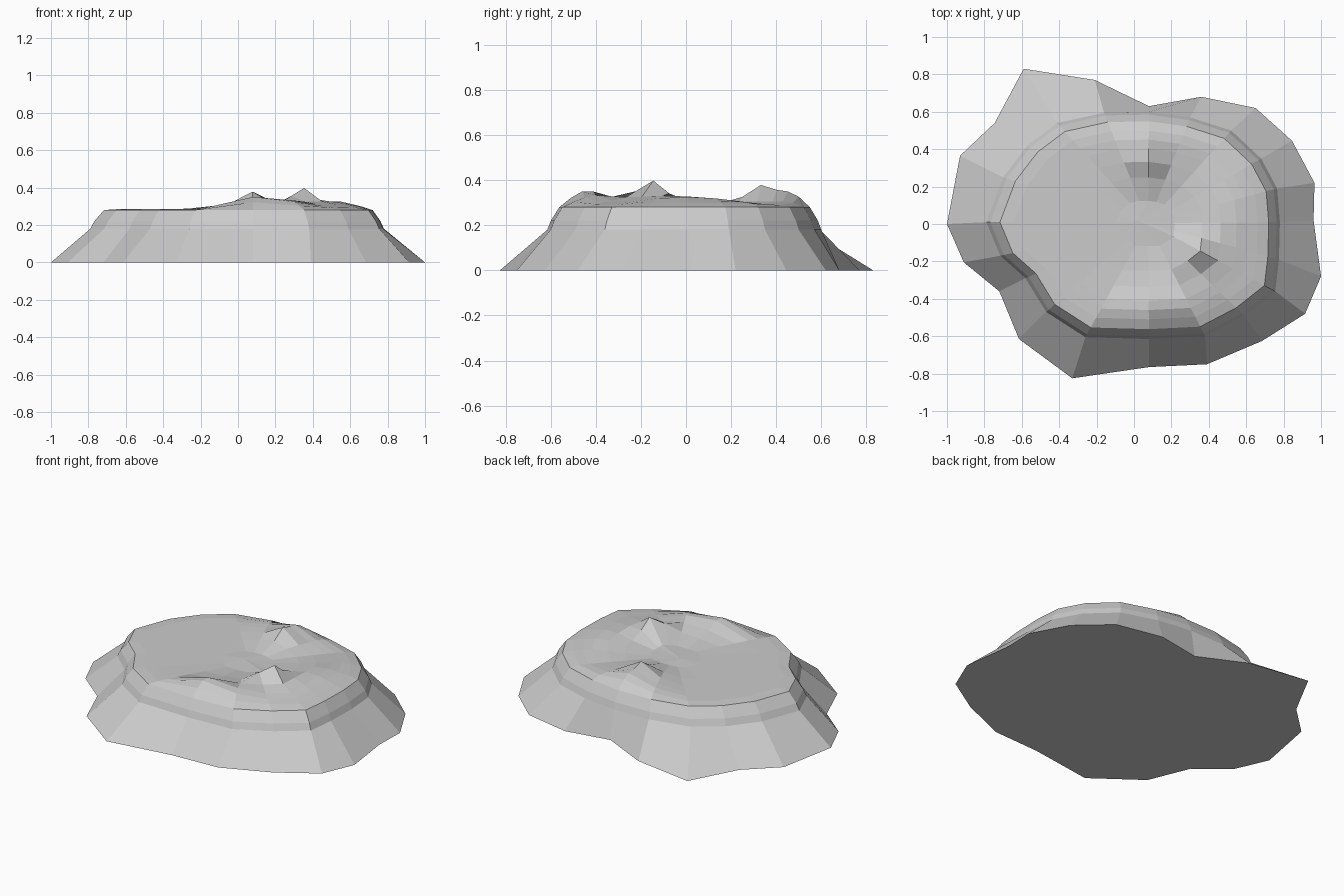
import bpy, bmesh, math

if "Cube" in bpy.data.objects:
    bpy.data.objects.remove(bpy.data.objects["Cube"])

CENTRE = (0.075, 0.005)

# Ground outline and shoulder edge, one point per spoke (20 spokes)
FOOT = [(.96, .02), (.965, .22), (.845, .445), (.65, .62), (.36, .68), (.08, .63), (-.21, .77),
        (-.59, .83), (-.745, .54), (-.93, .365), (-1, 0), (-.91, -.205), (-.72, -.36),
        (-.615, -.615), (-.33, -.825), (.08, -.765), (.39, -.75), (.685, -.625), (.915, -.48), (1, -.28)]
SHOULDER = [(.78, .01), (.765, .19), (.68, .35), (.52, .5), (.3, .57), (.08, .6), (-.16, .595),
            (-.41, .54), (-.57, .42), (-.70, .25), (-.79, .01), (-.715, -.17), (-.58, -.29),
            (-.47, -.47), (-.26, -.605), (.08, -.615), (.38, -.6), (.59, -.49), (.755, -.36), (.775, -.19)]

# Mounds on the plateau: x, y, height, x spread, y spread
MOUNDS = [(.07, .33, .075, .10, .06), (.07, .44, .065, .16, .09), (.33, -.15, .105, .09, .08),
          (.15, -.44, .08, .17, .09), (.5, 0, .045, .15, .28), (.25, -.3, .03, .2, .1),
          (.07, .23, .03, .12, .07)]


def plateau(x, y):
    z = 0.285
    for mx, my, h, sx, sy in MOUNDS:
        z += h * math.exp(-((x - mx) / sx) ** 2 - ((y - my) / sy) ** 2)
    return z


bm = bmesh.new()
rings = [[bm.verts.new((x, y, 0)) for x, y in FOOT],
         [bm.verts.new((x, y, .18)) for x, y in SHOULDER]]

# Rounded lip, then concentric rings over the plateau
for f, fixed in [(.975, .22), (.915, .28), (.83, None), (.75, None), (.67, None),
                 (.55, None), (.41, None), (.2, None)]:
    ring = []
    for sx, sy in SHOULDER:
        x = CENTRE[0] + f * (sx - CENTRE[0])
        y = CENTRE[1] + f * (sy - CENTRE[1])
        ring.append(bm.verts.new((x, y, fixed or plateau(x, y))))
    rings.append(ring)

# Skin the rings
n = len(FOOT)
for a, b in zip(rings, rings[1:]):
    for i in range(n):
        j = (i + 1) % n
        bm.faces.new((a[i], a[j], b[j], b[i]))

# Dished middle and flat underside
mid = bm.verts.new((.02, .02, .29))
for i in range(n):
    bm.faces.new((rings[-1][i], rings[-1][(i + 1) % n], mid))
bm.faces.new(list(reversed(rings[0])))
bmesh.ops.recalc_face_normals(bm, faces=bm.faces)

mesh = bpy.data.meshes.new("rock_mound")
bm.to_mesh(mesh)
bm.free()
bpy.context.collection.objects.link(bpy.data.objects.new("rock_mound", mesh))
